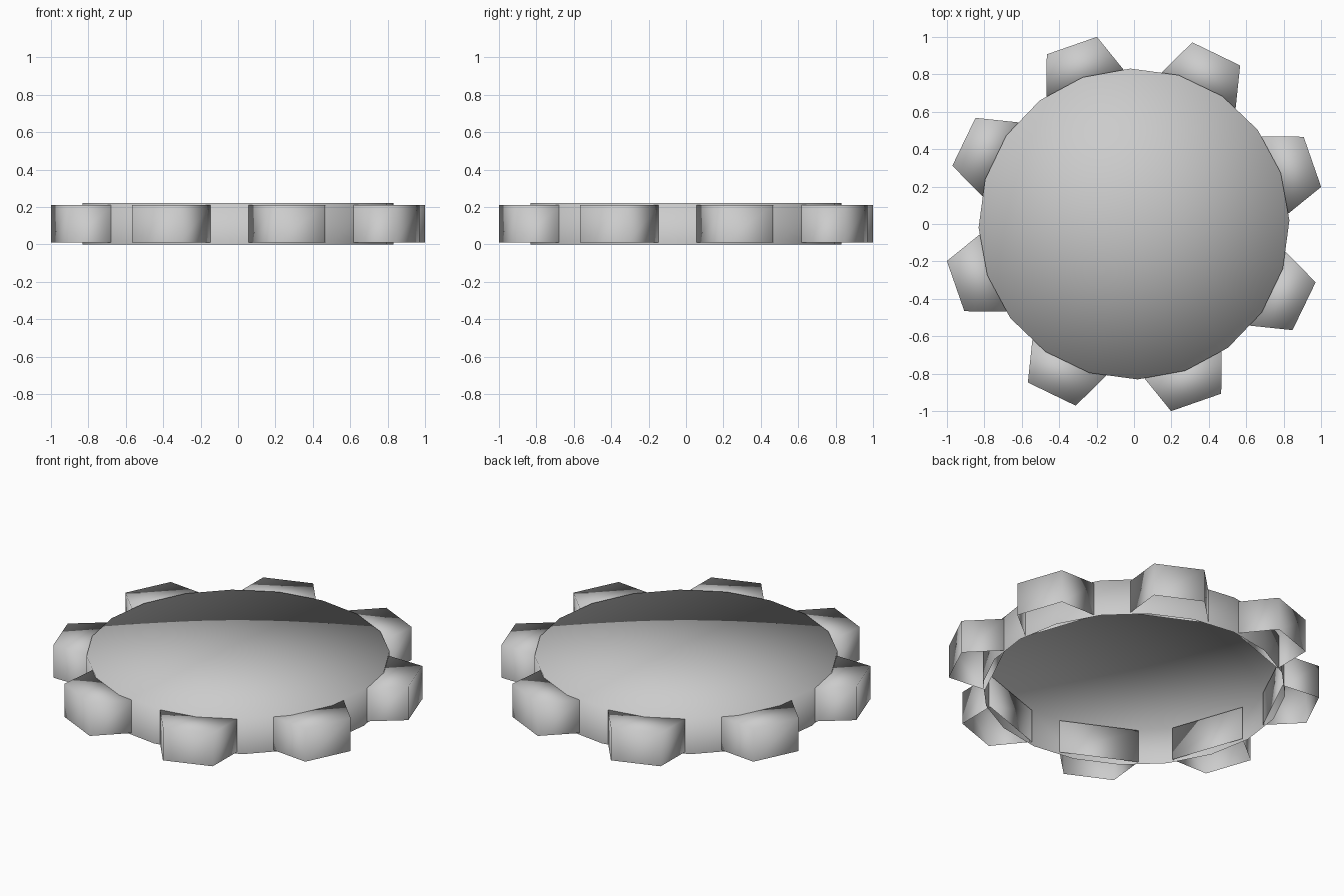
import bpy
import bmesh
from math import cos, sin, radians

if "Cube" in bpy.data.objects:
    bpy.data.objects.remove(bpy.data.objects["Cube"])


def prism_shell(name, outline, z0, z1, fan=False):
    """Smooth-shaded prism with a closed top and an open underside."""
    bm = bmesh.new()
    low = [bm.verts.new((x, y, z0)) for x, y in outline]
    high = [bm.verts.new((x, y, z1)) for x, y in outline]
    n = len(outline)
    for i in range(n):
        j = (i + 1) % n
        bm.faces.new((low[i], low[j], high[j], high[i]))
    top = bm.faces.new(high)
    if fan:
        bmesh.ops.poke(bm, faces=[top])
    for f in bm.faces:
        f.smooth = True
    mesh = bpy.data.meshes.new(name)
    bm.to_mesh(mesh)
    bm.free()
    obj = bpy.data.objects.new(name, mesh)
    bpy.context.collection.objects.link(obj)
    return obj


# 20-sided wheel disc, hollow below
SIDES, RADIUS, OFFSET = 20, 0.831, 1.3
ring = [(RADIUS * cos(radians(OFFSET + 360 / SIDES * i)),
         RADIUS * sin(radians(OFFSET + 360 / SIDES * i))) for i in range(SIDES)]
prism_shell("gear_disc", ring, 0.0, 0.22, fan=True)

# Eight tapered teeth around the rim, hollow below
tooth = [(0.785, -0.223), (1.01, -0.142), (1.01, 0.142), (0.785, 0.223)]
for k in range(8):
    a = radians(19.2 + 45 * k)
    pts = [(x * cos(a) - y * sin(a), x * sin(a) + y * cos(a)) for x, y in tooth]
    prism_shell(f"gear_tooth_{k + 1}", pts, 0.01, 0.21)
